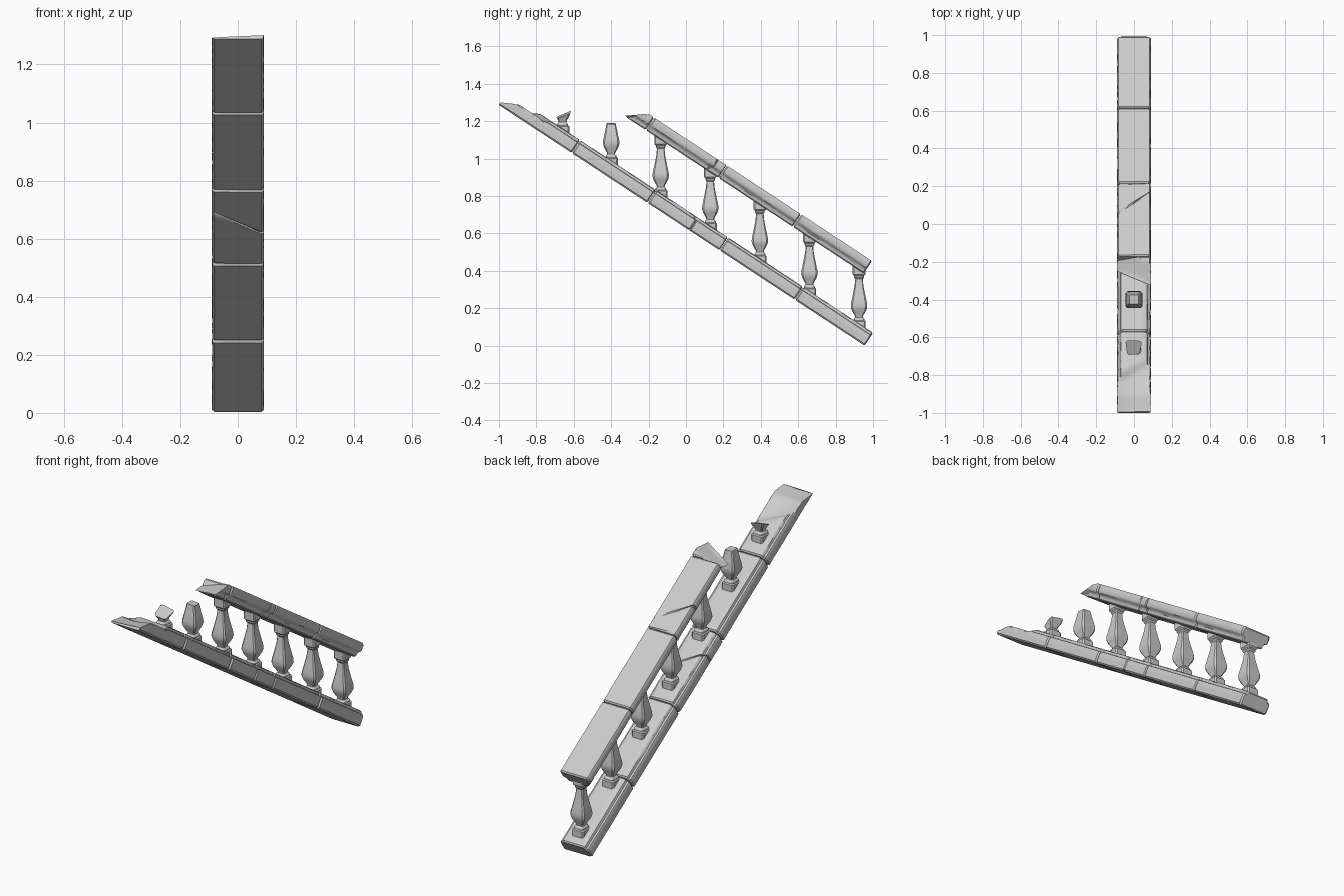
import bpy, bmesh, math, random
from mathutils import Vector

if "Cube" in bpy.data.objects:
    bpy.data.objects.remove(bpy.data.objects["Cube"])

random.seed(4)
SLOPE = 0.658
ANG = math.atan(SLOPE)
C, S = math.cos(ANG), math.sin(ANG)
Y0 = 0.955  # lower end of the underside


def to_world(x, u, w):
    """x across, u up the slope, w away from the slope."""
    return (x, Y0 - C * u + S * w, S * u + C * w)


def finish(bm, name, angle):
    bmesh.ops.recalc_face_normals(bm, faces=bm.faces)
    me = bpy.data.meshes.new(name)
    bm.to_mesh(me)
    bm.free()
    ob = bpy.data.objects.new(name, me)
    bpy.context.collection.objects.link(ob)
    bpy.ops.object.select_all(action='DESELECT')
    ob.select_set(True)
    bpy.context.view_layer.objects.active = ob
    bpy.ops.object.shade_smooth_by_angle(angle=math.radians(angle))
    return ob


def skin(bm, rings):
    n = len(rings[0])
    for a, b in zip(rings, rings[1:]):
        for i in range(n):
            j = (i + 1) % n
            bm.faces.new((a[i], a[j], b[j], b[i]))
    bm.faces.new(rings[0][::-1])
    bm.faces.new(rings[-1])


def stone(name, half, u0, u1, w0, k0=0.0, k1=0.0, damage=None, soft_end=True):
    """Worn rail stone; k0/k1 skew the ends, damage reshapes the broken end."""
    prof = half + [(-x, w) for x, w in half[-2:0:-1]]
    e = 0.007
    steps = 28 if damage else 12
    us = [u0, u0 + e] + [u0 + e + (u1 - u0 - 2 * e) * i / steps for i in range(1, steps)] + [u1 - e, u1]
    bm = bmesh.new()
    rings = []
    for n, u in enumerate(us):
        end = n == 0 or (n == len(us) - 1 and soft_end)
        fx, fw = (0.925, 0.84) if end else (1, 1)
        t = (u - u0) / (u1 - u0)
        ring = []
        for x, w in prof:
            edge = abs(x) > 0.05
            j = random.uniform(-0.0016, 0.0004) if edge and not end else 0
            px = x * fx + math.copysign(j, x)
            pw = 0.04 + (w - 0.04) * fw
            pu = u + x * (k0 * (1 - t) + k1 * t)
            if damage:
                pu, pw = damage(px, pu, pw)
            ring.append(bm.verts.new(to_world(px, pu, pw + w0)))
        rings.append(ring)
    skin(bm, rings)
    return finish(bm, name, 35)


def base_break(x, u, w):
    start = 2.09 - 0.6 * x
    lim = 0.082 - 0.024 * min(1, max(0, (u - start) / 0.04))
    if u > start:
        lim -= 0.010 * math.cos(x * 17 + 0.5) * min(1, (u - start) / 0.1)
    if u > 2.25:
        lim -= (u - 2.25) / 0.09 * 0.045
    return u, min(w, max(lim, 0.004))


def rail_break(x, u, w):
    tip = 1.70 + 0.5 * x
    lim = max(0.003, (tip - u) * 0.8 + 0.003 - 0.008 * math.cos(x * 18))
    return min(u, tip), min(w, lim)


# base rail: stepped slab in five stones, the middle one cracked across
base_half = [(0, 0), (.04, 0), (.08, 0), (.088, .008), (.088, .03), (.088, .055), (.083, .064),
             (.073, .066), (.068, .078), (.061, .082), (.04, .082), (.02, .082), (0, .082)]
G = 0.0015
joints = [0, .447, .928, 1.39, 1.874, 2.341]
for i, (a, b) in enumerate(zip(joints, joints[1:])):
    a, b = a + (G if i else 0), b - G
    if i == 2:
        stone("base_stone_cracked_lower", base_half, a, 1.19, 0, 0, -0.8)
        stone("base_stone_cracked_upper", base_half, 1.188, b, 0, -0.8, 0)
    elif i == 4:
        stone("base_stone_broken_end", base_half, a, 2.341, 0, damage=base_break, soft_end=False)
    else:
        stone(f"base_stone_{i + 1}", base_half, a, b, 0)

# handrail: slab over a cove, three stones plus a broken stub
rail_half = [(0, 0), (.03, 0), (.058, 0), (.065, .006), (.066, .018), (.073, .028), (.084, .034),
             (.088, .042), (.088, .068), (.081, .080), (.055, .080), (.027, .080), (0, .080)]
RW = 0.32
stone("handrail_stone_1", rail_half, .216, .668, RW)
stone("handrail_stone_2", rail_half, .671, 1.144, RW)
stone("handrail_stone_cracked_lower", rail_half, 1.147, 1.27, RW, 0, -0.8)
stone("handrail_stone_cracked_upper", rail_half, 1.268, 1.608, RW, -0.8, 0)
stone("handrail_broken_end", rail_half, 1.611, 1.75, RW, damage=rail_break, soft_end=False)

# balusters: square vase shapes with chamfered corners
VASE = [(-.035, .036), (.012, .036), (.017, .030), (.024, .029), (.034, .021), (.042, .022),
        (.070, .038), (.090, .044), (.108, .043), (.150, .034), (.200, .024), (.238, .020),
        (.246, .026), (.254, .026), (.262, .034), (.310, .034)]


def baluster(name, y, cut=None):
    bm = bmesh.new()
    z0 = SLOPE * (Y0 - y) + 0.082 / C
    rings = []
    for dz, r in VASE:
        c = r * 0.8
        pts = [(r, -c), (r, c), (c, r), (-c, r), (-r, c), (-r, -c), (-c, -r), (c, -r)]
        rings.append([bm.verts.new((px, y + py, z0 + dz)) for px, py in pts])
    skin(bm, rings)
    if cut:  # snapped-off top
        dz, nrm = cut
        bmesh.ops.bisect_plane(bm, geom=bm.verts[:] + bm.edges[:] + bm.faces[:],
                               plane_co=(0, y, z0 + dz), plane_no=Vector(nrm).normalized(),
                               clear_outer=True)
        bmesh.ops.holes_fill(bm, edges=[e for e in bm.edges if e.is_boundary], sides=0)
    finish(bm, name, 25)


for i in range(5):
    baluster(f"baluster_{i + 1}", 0.925 - 0.265 * i)
baluster("baluster_snapped_tall", -0.40, (.198, (0.1, 0.05, 1)))
baluster("baluster_snapped_short", -0.66, (.070, (0.15, -0.4, 1)))
